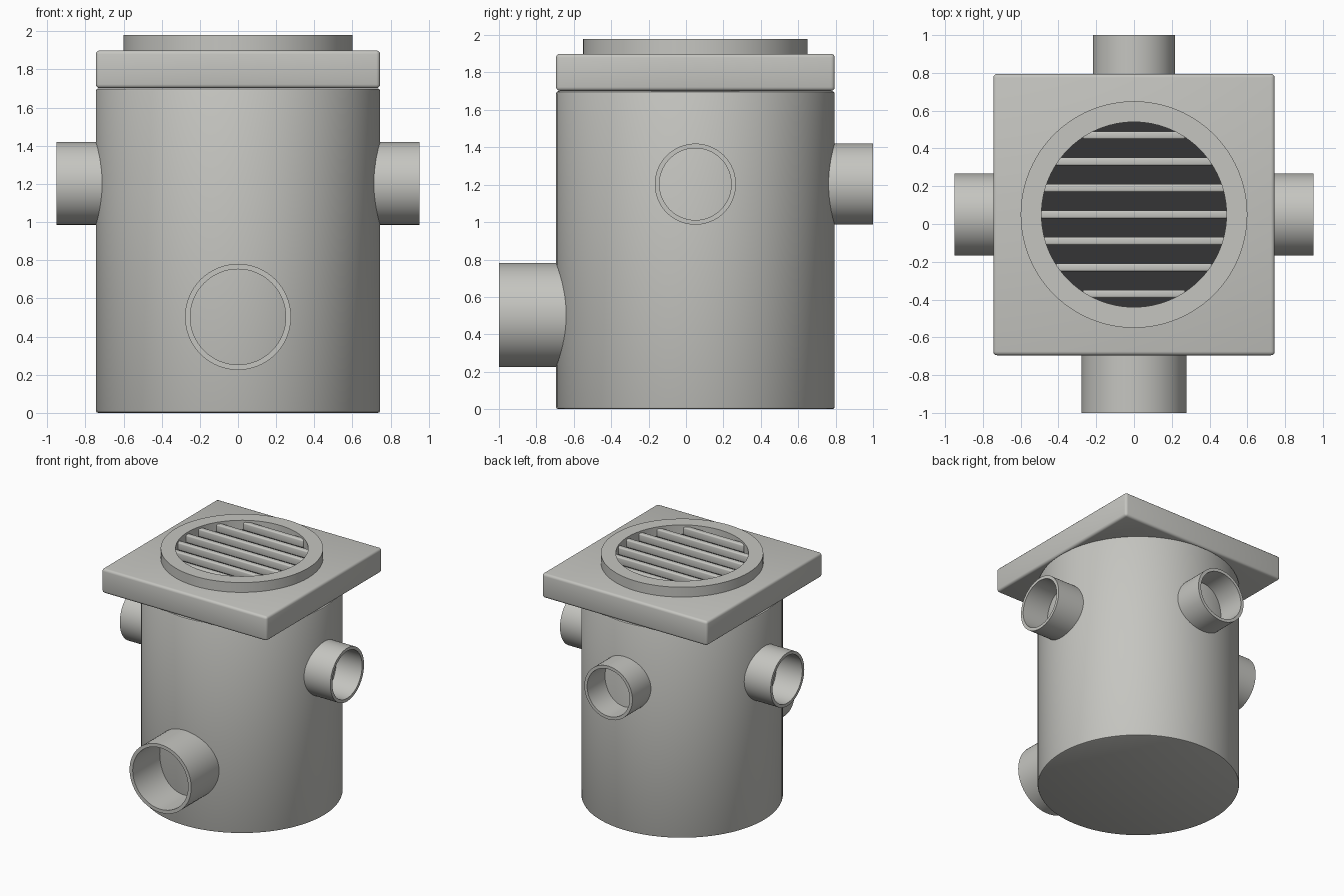
import bpy, bmesh
from math import radians, sqrt, pi
from mathutils import Matrix, Vector

cube = bpy.data.objects.get("Cube")
if cube:
    bpy.data.objects.remove(cube, do_unlink=True)

CY = 0.05          # y of the chamber axis
BODY_R = 0.745


def material(name, colour):
    m = bpy.data.materials.new(name)
    m.use_nodes = True
    m.diffuse_color = colour
    bsdf = next(n for n in m.node_tree.nodes if n.type == 'BSDF_PRINCIPLED')
    bsdf.inputs["Base Color"].default_value = colour
    return m


GREY = material("light grey plastic", (0.56, 0.56, 0.53, 1))
DARK = material("dark opening", (0.035, 0.035, 0.037, 1))


def finish(bm, name, mat):
    bmesh.ops.recalc_face_normals(bm, faces=bm.faces)
    mesh = bpy.data.meshes.new(name)
    bm.to_mesh(mesh)
    bm.free()
    mesh.materials.append(mat)
    ob = bpy.data.objects.new(name, mesh)
    bpy.context.collection.objects.link(ob)
    bpy.ops.object.select_all(action='DESELECT')
    ob.select_set(True)
    bpy.context.view_layer.objects.active = ob
    bpy.ops.object.shade_smooth_by_angle(angle=radians(35))
    return ob


def lathe(name, profile, mat=GREY, closed=False, place=Matrix.Translation((0, CY, 0)), steps=96):
    """Turn a (radius, height) profile about z, then place it."""
    bm = bmesh.new()
    verts = [bm.verts.new((r, 0, z)) for r, z in profile]
    edges = [bm.edges.new(pair) for pair in zip(verts, verts[1:])]
    if closed:
        edges.append(bm.edges.new((verts[-1], verts[0])))
    bmesh.ops.spin(bm, geom=verts + edges, cent=(0, 0, 0), axis=(0, 0, 1),
                   angle=2 * pi, steps=steps)
    bmesh.ops.remove_doubles(bm, verts=bm.verts, dist=0.0001)
    bm.transform(place)
    return finish(bm, name, mat)


def box(name, centre, size, bevel, mat=GREY):
    bm = bmesh.new()
    bmesh.ops.create_cube(bm, size=1)
    bm.transform(Matrix.Translation(centre) @ Matrix.Diagonal((*size, 1)))
    bmesh.ops.bevel(bm, geom=list(bm.edges), offset=bevel, segments=3,
                    profile=0.5, affect='EDGES')
    return finish(bm, name, mat)


def pipe(name, angle, height, outer, inner, reach):
    """Open stub leaving the chamber; angle 0 points to the front."""
    place = (Matrix.Translation((0, CY, height)) @ Matrix.Rotation(radians(angle), 4, 'Z')
             @ Matrix.Rotation(radians(90), 4, 'X'))
    start = BODY_R - 0.12
    lathe(name, [(inner, start), (outer, start), (outer, reach), (inner, reach)],
          closed=True, place=place, steps=64)


# Closed chamber with softened rims
b = 0.012
lathe("chamber", [(0, 0), (BODY_R - b, 0), (BODY_R - b * 0.3, b * 0.3), (BODY_R, b),
                  (BODY_R, 1.70 - b), (BODY_R - b * 0.3, 1.70 - b * 0.3),
                  (BODY_R - b, 1.70), (0, 1.70)])

# Square lid
box("lid", Vector((0, CY, 1.801)), (BODY_R * 2, BODY_R * 2, 0.198), 0.02)

# Round grate frame with a dark opening
lathe("grate_frame", [(0.49, 1.89), (0.60, 1.89), (0.60, 1.98), (0.49, 1.98)], closed=True)
lathe("grate_opening", [(0.495, 1.898), (0.495, 1.906), (0, 1.906)], DARK)

# Parallel grate bars, each spanning the opening
for i in range(-3, 4):
    dy = i * 0.14
    half = sqrt(0.5 ** 2 - dy ** 2)
    box(f"grate_bar_{i + 4}", Vector((0, CY + dy, 1.932)), (half * 2, 0.042, 0.064), 0.01)

# Pipe stubs: large outlet at the front, three inlets above
pipe("front_outlet", 0, 0.503, 0.278, 0.25, 1.05)
for name, angle in (("left_inlet", 90), ("back_inlet", 180), ("right_inlet", 270)):
    pipe(name, angle, 1.203, 0.217, 0.192, 0.95)
